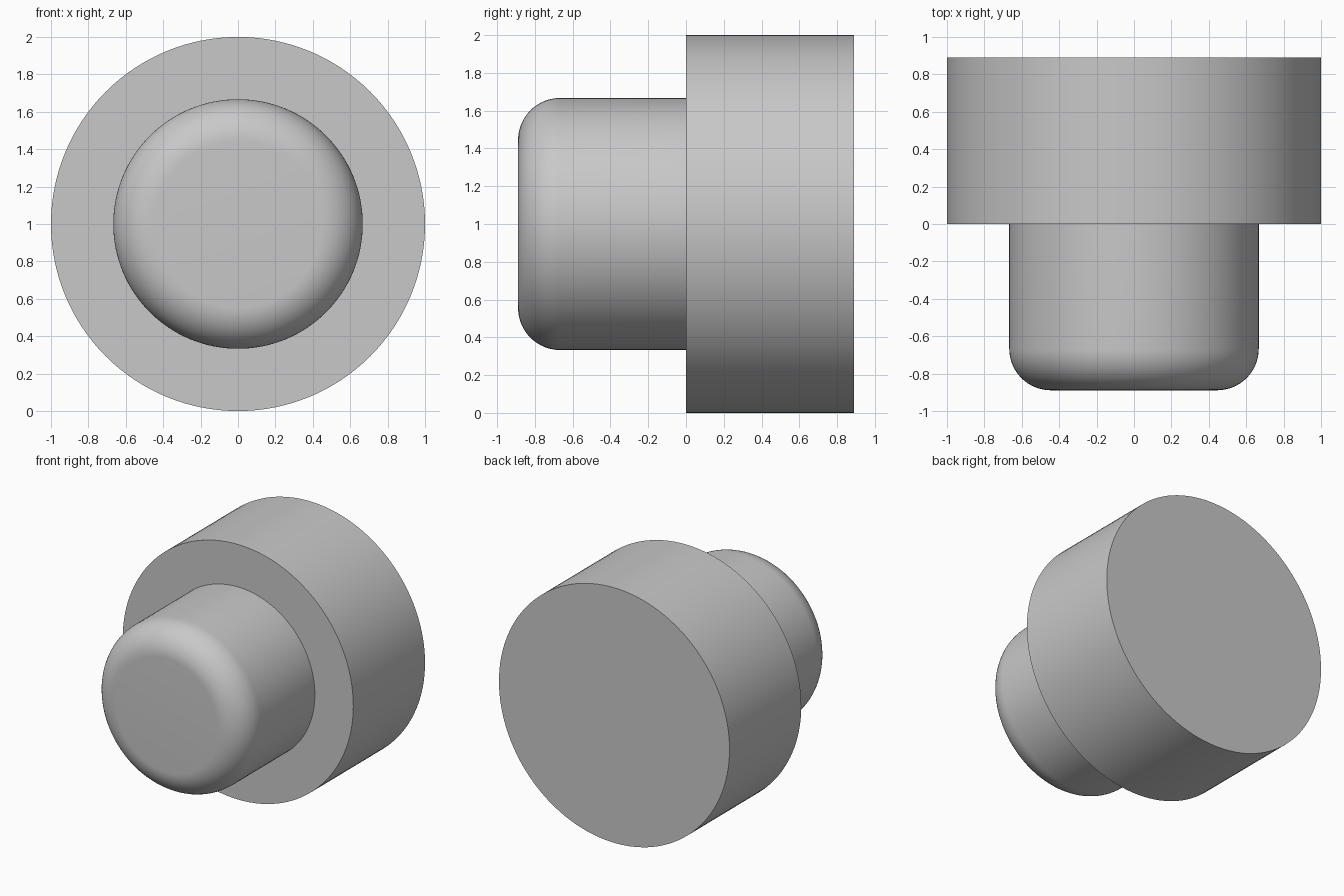
import bpy, bmesh, math
from mathutils import Matrix, Vector

cube = bpy.data.objects.get("Cube")
if cube:
    bpy.data.objects.remove(cube, do_unlink=True)

SEGMENTS = 128
HEAD_R, STEM_R, DEPTH, FILLET = 1.0, 0.667, 0.889, 0.222

grey = bpy.data.materials.new("light grey")
grey.use_nodes = True
colour = (0.58, 0.58, 0.58, 1)
grey.diffuse_color = colour
grey.node_tree.nodes["Principled BSDF"].inputs["Base Color"].default_value = colour


def lathe(name, profile):
    """Revolve (radius, y) points about the horizontal y axis at z = 1."""
    bm = bmesh.new()
    rings = []
    for r, y in profile:
        ring = []
        for i in range(SEGMENTS):
            a = math.tau * i / SEGMENTS
            ring.append(bm.verts.new((r * math.cos(a), y, 1 + r * math.sin(a))))
        rings.append(ring)
    for a, b in zip(rings, rings[1:]):
        for i in range(SEGMENTS):
            j = (i + 1) % SEGMENTS
            bm.faces.new((a[i], a[j], b[j], b[i]))
    bm.faces.new(rings[0])
    bm.faces.new(rings[-1])
    bmesh.ops.recalc_face_normals(bm, faces=bm.faces)
    mesh = bpy.data.meshes.new(name)
    bm.to_mesh(mesh)
    bm.free()
    mesh.materials.append(grey)
    obj = bpy.data.objects.new(name, mesh)
    bpy.context.collection.objects.link(obj)
    bpy.ops.object.select_all(action='DESELECT')
    obj.select_set(True)
    bpy.context.view_layer.objects.active = obj
    bpy.ops.object.shade_smooth_by_angle(angle=math.radians(30))
    return obj


# Wide disc at the back
lathe("wide_head", [(HEAD_R, 0), (HEAD_R, DEPTH)])

# Narrow stem with a rounded front rim
STEPS = 16
stem = []
for k in range(STEPS + 1):
    a = math.pi / 2 * k / STEPS
    stem.append((STEM_R - FILLET + FILLET * math.sin(a),
                 -DEPTH + FILLET - FILLET * math.cos(a)))
stem.append((STEM_R, 0))
lathe("rounded_stem", stem)
